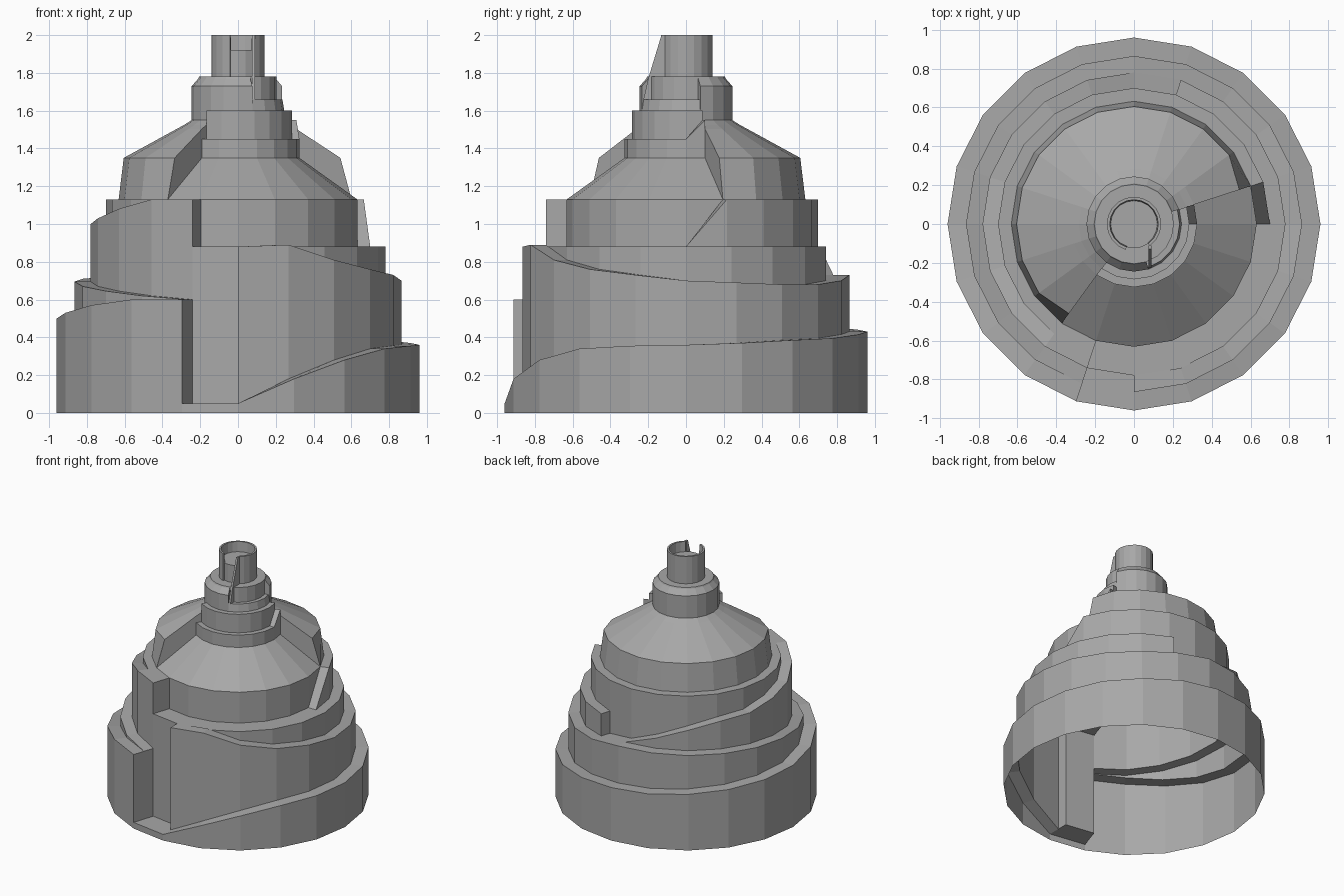
import bpy, bmesh, math

if "Cube" in bpy.data.objects:
    bpy.data.objects.remove(bpy.data.objects["Cube"])

# Terrace ramp heights, one value per 18 degree step, starting at the front
RAMP1 = [.05, .18, .28, .34, .355, .36, .37, .385, .395, .415,
         .43, .44, .455, .47, .485, .50, .53, .57, .60, .60]
RAMP2 = [.88, .89, .81, .76, .73, .70, .69, .68, .68, .70,
         .73, .73, .725, .72, .71, .695, .67, .645, .62, .60]
RAMP3 = [.73, .81, .89, .945, .96, 1.0, 1.03, 1.08, 1.13, 1.13]

# Dark grey stone
stone = bpy.data.materials.new("dark_stone")
stone.diffuse_color = (.39, .39, .39, 1)
stone.use_nodes = True
stone.node_tree.nodes["Principled BSDF"].inputs["Base Color"].default_value = stone.diffuse_color


def profile(k, side):
    """Wall profile (radius, z) just before or after the angle 18*k."""
    u = k + side * .25
    h1 = RAMP1[k - 15] if u > 15 else .05
    h2 = RAMP2[k - 15] if u > 15 else .05
    if u < 24:
        h3 = .88
    elif u < 25:
        h3 = h2
    else:
        h3 = RAMP3[k - 25]
    h4 = .88 if k <= 20 else 1.13
    # stepped terraces
    pts = [(.96, 0), (.96, h1), (.865, h1), (.865, h2), (.78, h2),
           (.78, h3), (.70, h3), (.70, h4), (.632, h4), (.632, 1.13)]
    # domed roof: tall behind, cut away at the front
    if 21 < u < 33:
        eave = .57 if k in (21, 33) else .605
        pts += [(eave, 1.35), (.325, 1.503), (.325, 1.503),
                (.285, 1.525), (.285, 1.525), (.245, 1.55)]
    else:
        a = 1.55 if k == 21 else 1.45
        pts += [(.632, 1.13), (.325, 1.35), (.325, a),
                (.285, a), (.285, 1.6), (.245, 1.6)]
    # neck with a lower step on the right
    if 16 < u < 21:
        pts += [(.235, 1.66), (.205, 1.66)]
    else:
        pts += [(.245, 1.73), (.21, 1.77)]
    pts += [(.205, 1.78)]
    # hollow turret, open at the front
    if 14 < u < 17:
        pts += [(.125, 1.78), (.125, 1.92), (.12, 1.92)]
    else:
        pts += [(.14, 1.78), (.14, 2.0), (.125, 2.0)]
    pts += [(.12, 1.92), (0, 1.92)]
    return pts


def finish(bm, name):
    me = bpy.data.meshes.new(name)
    bm.to_mesh(me)
    bm.free()
    me.materials.append(stone)
    ob = bpy.data.objects.new(name, me)
    bpy.context.collection.objects.link(ob)
    return ob


# Tower shell: loft the profiles; paired columns make the radial end walls
bm = bmesh.new()
stations = [(14, 1)] + [(k, s) for k in range(15, 34) for s in (-1, 1)] + [(34, -1)]
columns = []
for k, s in stations:
    t = math.radians(18 * k)
    columns.append([bm.verts.new((r * math.cos(t), r * math.sin(t), z))
                    for r, z in profile(k, s)])
for c, d in zip(columns, columns[1:] + columns[:1]):
    for i in range(len(c) - 1):
        quad = (c[i], d[i], d[i + 1], c[i + 1])
        distinct = {tuple(round(x, 4) for x in v.co) for v in quad}
        if len(distinct) > 2:
            bm.faces.new(quad)
bmesh.ops.remove_doubles(bm, verts=bm.verts[:], dist=.0005)
bmesh.ops.dissolve_degenerate(bm, dist=.0005, edges=bm.edges[:])
finish(bm, "tower_shell")

# Slim sloping fin beside the turret opening
bm = bmesh.new()
outline = [(-.11, 2.0), (-.11, 1.66), (-.225, 1.66), (-.20, 1.77), (-.13, 2.0)]
left = [bm.verts.new((.074, y, z)) for y, z in outline]
right = [bm.verts.new((.09, y, z)) for y, z in outline]
bm.faces.new(left)
bm.faces.new(right[::-1])
for i in range(5):
    j = (i + 1) % 5
    bm.faces.new((left[i], right[i], right[j], left[j]))
bmesh.ops.recalc_face_normals(bm, faces=bm.faces[:])
finish(bm, "turret_fin")
